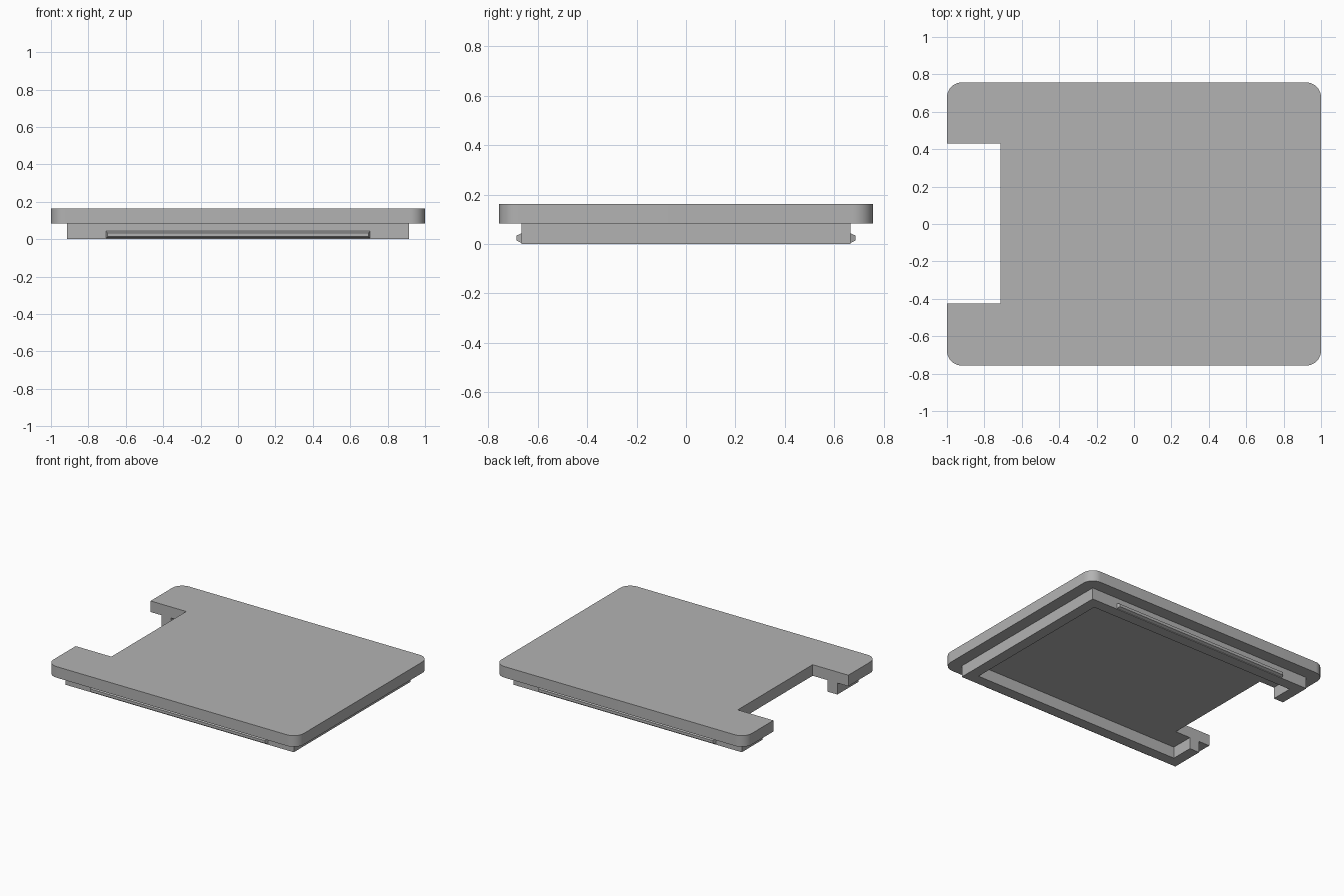
import bpy
import bmesh
from math import cos, sin, pi, radians

cube = bpy.data.objects.get("Cube")
if cube:
    bpy.data.objects.remove(cube)

grey = bpy.data.materials.new("plain grey")
grey.use_nodes = True
COLOUR = (0.45, 0.45, 0.45, 1)
grey.diffuse_color = COLOUR
grey.node_tree.nodes["Principled BSDF"].inputs["Base Color"].default_value = COLOUR

NOTCH_LOW, NOTCH_HIGH = -0.425, 0.43
PLATE_BASE, PLATE_TOP = 0.083, 0.163


def finish(name, bm):
    bmesh.ops.recalc_face_normals(bm, faces=bm.faces)
    mesh = bpy.data.meshes.new(name)
    bm.to_mesh(mesh)
    bm.free()
    mesh.materials.append(grey)
    obj = bpy.data.objects.new(name, mesh)
    bpy.context.collection.objects.link(obj)
    return obj


def extrude_outline(name, outline, bottom, top):
    bm = bmesh.new()
    face = bm.faces.new([bm.verts.new((x, y, bottom)) for x, y in outline])
    result = bmesh.ops.extrude_face_region(bm, geom=[face], use_keep_orig=True)
    verts = [v for v in result["geom"] if isinstance(v, bmesh.types.BMVert)]
    bmesh.ops.translate(bm, verts=verts, vec=(0, 0, top - bottom))
    return finish(name, bm)


def corner(sx, sy, start, radius=0.08, steps=12):
    cx, cy = sx * (1 - radius), sy * (0.757 - radius)
    angles = [start + pi / 2 * i / steps for i in range(steps + 1)]
    return [(cx + radius * cos(a), cy + radius * sin(a)) for a in angles]


# Cover plate with rounded corners and a side notch
outline = corner(1, -1, -pi / 2) + corner(1, 1, 0) + corner(-1, 1, pi / 2)
outline += [(-1, NOTCH_HIGH), (-0.715, NOTCH_HIGH), (-0.715, NOTCH_LOW), (-1, NOTCH_LOW)]
outline += corner(-1, -1, pi)
plate = extrude_outline("cover_plate", outline, PLATE_BASE, PLATE_TOP)
bpy.ops.object.select_all(action="DESELECT")
plate.select_set(True)
bpy.context.view_layer.objects.active = plate
bpy.ops.object.shade_smooth_by_angle(angle=radians(30))

# Rim under the plate, open at the notch
X, Y, WALL = 0.913, 0.667, 0.078
rim = [(-X, NOTCH_LOW), (-X, -Y), (X, -Y), (X, Y), (-X, Y), (-X, NOTCH_HIGH)]
x, y = X - WALL, Y - WALL
rim += [(-x, NOTCH_HIGH), (-x, y), (x, y), (x, -y), (-x, -y), (-x, NOTCH_LOW)]
extrude_outline("rim", rim, 0, PLATE_BASE)

# Tapered snap ridges on the front and back of the rim
for name, side in (("front_snap_ridge", -1), ("back_snap_ridge", 1)):
    bm = bmesh.new()
    rings = []
    for depth, inset in ((Y - 0.005, 0), (Y, 0), (Y + 0.02, 0.009)):
        w, low, high = 0.706 - inset, 0.005 + inset, 0.043 - inset
        rings.append([bm.verts.new((px, side * depth, pz))
                      for px, pz in ((-w, low), (w, low), (w, high), (-w, high))])
    for a, b in zip(rings, rings[1:]):
        for i in range(4):
            j = (i + 1) % 4
            bm.faces.new((a[i], a[j], b[j], b[i]))
    bm.faces.new(rings[0])
    bm.faces.new(rings[-1])
    finish(name, bm)
